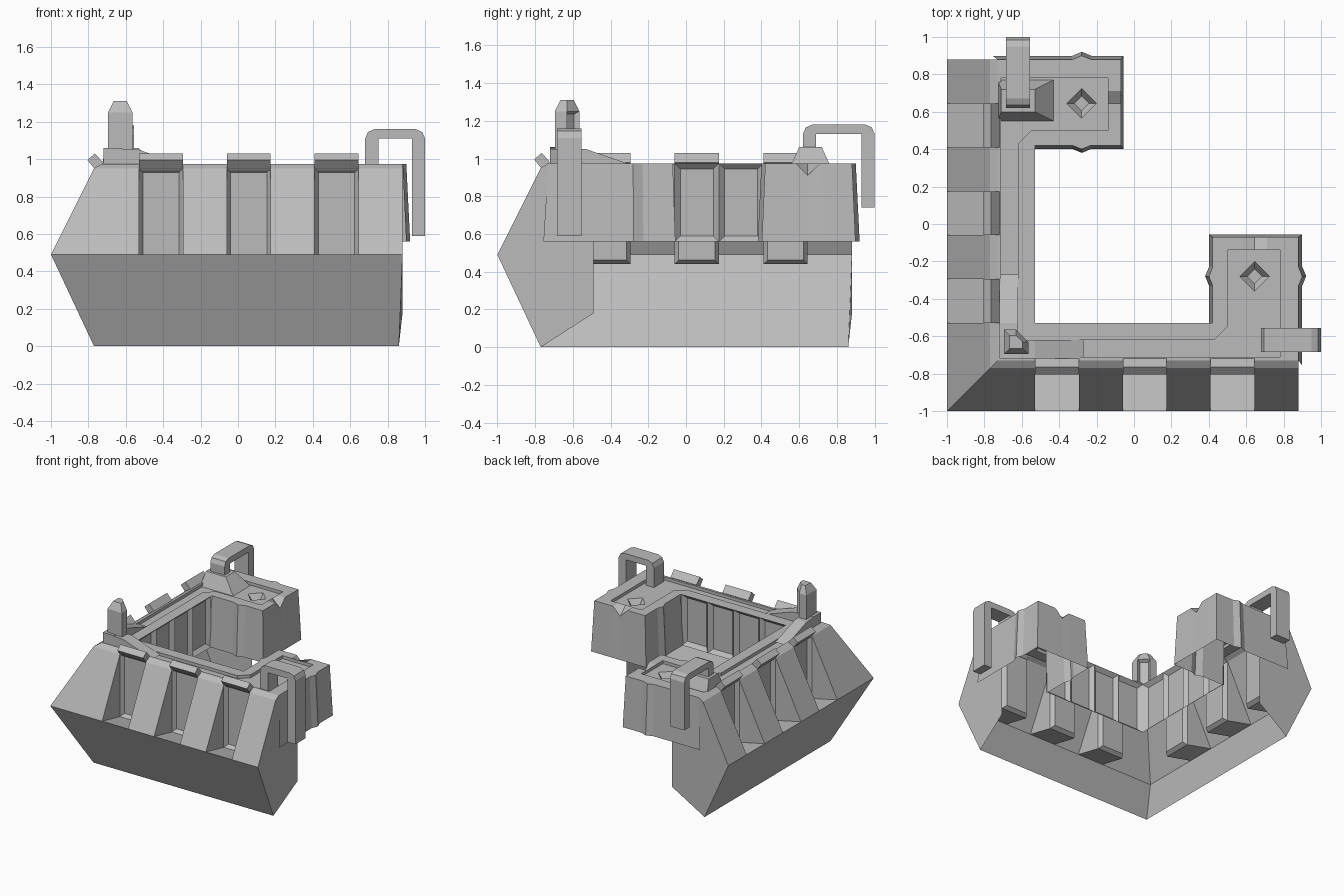
import bpy, bmesh

cube = bpy.data.objects.get("Cube")
if cube:
    bpy.data.objects.remove(cube)

stone = bpy.data.materials.new("grey stone")
stone.use_nodes = True
COLOUR = (0.5, 0.5, 0.5, 1)
stone.diffuse_color = COLOUR
stone.node_tree.nodes["Principled BSDF"].inputs["Base Color"].default_value = COLOUR

PITCH = 0.235
RECESS_X = [-0.53, -0.06, 0.41]
FOOT, BELLY, SHOULDER, RIM, INNER = -0.77, -1.0, -0.77, -0.73, -0.53
Z_BELLY, Z_SHOULDER, Z_TOP, Z_HANG = 0.49, 0.95, 0.975, 0.56
END = 0.88


def finish(name, bm, swap=False):
    """Make an object; swap mirrors it across the corner diagonal."""
    if swap:
        for v in bm.verts:
            v.co.x, v.co.y = v.co.y, v.co.x
        bmesh.ops.reverse_faces(bm, faces=bm.faces[:])
    mesh = bpy.data.meshes.new(name)
    bm.to_mesh(mesh)
    bm.free()
    mesh.materials.append(stone)
    obj = bpy.data.objects.new(name, mesh)
    bpy.context.collection.objects.link(obj)
    return obj


def face(bm, pts):
    return bm.faces.new([bm.verts.new(p) for p in pts])


def inset(bm, f, width, depth):
    bm.normal_update()
    bmesh.ops.inset_individual(bm, faces=[f], thickness=width, depth=depth)


def loft(bm, rings, caps=True):
    """Join closed rings of points with quads."""
    loops = [[bm.verts.new(p) for p in r] for r in rings]
    n = len(loops[0])
    sides = []
    for a, b in zip(loops, loops[1:]):
        for i in range(n):
            j = (i + 1) % n
            sides.append(bm.faces.new((a[i], a[j], b[j], b[i])))
    if caps:
        bm.faces.new(loops[0][::-1])
        bm.faces.new(loops[-1])
        bmesh.ops.recalc_face_normals(bm, faces=bm.faces[:])
    return loops, sides


def outer_wall(swap, side):
    bm = bmesh.new()
    # undercut lower slope, mitred at the corner
    face(bm, [(FOOT, FOOT, 0), (END - 0.02, FOOT, 0),
              (END, BELLY, Z_BELLY), (BELLY, BELLY, Z_BELLY)])
    # sloping buttresses between the recesses
    starts = [None] + [x + PITCH for x in RECESS_X]
    for a, b in zip(starts, RECESS_X + [END]):
        rows = [(BELLY, Z_BELLY), (SHOULDER, Z_SHOULDER), (RIM, Z_TOP)]
        for (y0, z0), (y1, z1) in zip(rows, rows[1:]):
            face(bm, [(y0 if a is None else a, y0, z0), (b, y0, z0),
                      (b, y1, z1), (y1 if a is None else a, y1, z1)])
    # recesses with a sill, cheeks and a sunk panel
    low = Z_BELLY - 0.05
    for x in RECESS_X:
        r = x + PITCH
        face(bm, [(x, BELLY, Z_BELLY), (r, BELLY, Z_BELLY),
                  (r, SHOULDER, low), (x, SHOULDER, low)])
        face(bm, [(x, SHOULDER, Z_SHOULDER), (r, SHOULDER, Z_SHOULDER),
                  (r, RIM, Z_TOP), (x, RIM, Z_TOP)])
        for e in (x, r):
            cheek = [(e, BELLY, Z_BELLY), (e, SHOULDER, low), (e, SHOULDER, Z_SHOULDER)]
            face(bm, cheek if e == x else cheek[::-1])
        back = face(bm, [(x, SHOULDER, low), (r, SHOULDER, low),
                         (r, SHOULDER, Z_SHOULDER), (x, SHOULDER, Z_SHOULDER)])
        inset(bm, back, 0.03, -0.03)
    # flat end of the wall
    section = [(FOOT, 0), (-0.49, 0.18), (-0.49, 0.96), (RIM, Z_TOP),
               (SHOULDER, Z_SHOULDER), (BELLY, Z_BELLY)]
    face(bm, [(END if z else END - 0.02, y, z) for y, z in section])
    finish(side + "_outer_wall", bm, swap)


def caps(swap, side):
    profile = [(-0.805, 0.995), (-0.765, 1.03), (-0.72, 0.98), (-0.76, 0.94)]
    for i, x in enumerate(RECESS_X):
        bm = bmesh.new()
        loft(bm, [[(e, y, z) for y, z in profile] for e in (x, x + PITCH)])
        finish(f"{side}_recess_cap_{i + 1}", bm, swap)


def inner_wall(swap, side):
    bm = bmesh.new()
    for i in range(4):
        a = INNER + i * PITCH
        b = a + PITCH
        panel = face(bm, [(b, INNER, Z_HANG), (a, INNER, Z_HANG),
                          (a, INNER, Z_TOP), (b, INNER, Z_TOP)])
        inset(bm, panel, 0.043, -0.03)
    finish(side + "_inner_wall", bm, swap)


# outline of one end turret, with side ribs and a notch in the end
T_IN, T_END, RIB, MID = 0.42, -0.07, -0.28, 0.645
turret = [(END, RIM), (END, RIB - 0.05), (END + 0.02, RIB), (END, RIB + 0.05),
          (END, T_END), (MID + 0.065, T_END), (MID, T_END), (MID - 0.065, T_END),
          (T_IN, T_END), (T_IN, RIB + 0.05), (T_IN - 0.02, RIB),
          (T_IN, RIB - 0.05), (T_IN, INNER)]


def rim_z(p):
    return 0.91 if p == (MID, T_END) else Z_TOP


def turret_wall(swap, side):
    bm = bmesh.new()
    for p, q in zip(turret, turret[1:]):
        flare = [(MID + (x - MID) * 1.08, -0.3 + (y + 0.3) * 1.06, Z_HANG) for x, y in (p, q)]
        face(bm, [(*p, rim_z(p)), flare[0], flare[1], (*q, rim_z(q))])
    finish(side + "_turret_wall", bm, swap)


def clamp(v, lo, hi):
    return min(max(v, lo), hi)


def diamond(c, r, z):
    return [(c[0] + r, c[1], z), (c[0], c[1] + r, z), (c[0] - r, c[1], z), (c[0], c[1] - r, z)]


def walkway():
    bm = bmesh.new()
    half = [((*p, rim_z(p)), (clamp(p[0], 0.5, 0.78), clamp(p[1], -0.71, -0.14))) for p in turret]
    half[-1] = (half[-1][0], (0.5, -0.55))
    half.append(((T_IN - 0.02, INNER, Z_TOP), (0.43, -0.62)))
    other = [((y, x, z), (v, u)) for (x, y, z), (u, v) in half]
    ring = ([((RIM, RIM, Z_TOP), (-0.71, -0.71))] + half
            + [((INNER, INNER, Z_TOP), (-0.62, -0.62))] + other[::-1])
    floor = Z_TOP - 0.025
    loops, _ = loft(bm, [[o for o, i in ring], [(*i, Z_TOP) for o, i in ring],
                         [(*i, floor) for o, i in ring]], caps=False)
    borders = [loops[-1]]
    # sunk diamond sockets in the turret floors
    for c in ((MID, RIB), (RIB, MID)):
        pit, _ = loft(bm, [diamond(c, 0.08, floor), diamond(c, 0.04, floor - 0.05)], caps=False)
        bm.faces.new(pit[1])
        borders.append(pit[0])
    edges = [bm.edges.get((a, b)) for l in borders for a, b in zip(l, l[1:] + l[:1])]
    bmesh.ops.triangle_fill(bm, use_beauty=True, edges=edges, normal=(0, 0, 1))
    bmesh.ops.recalc_face_normals(bm, faces=bm.faces[:])
    finish("walkway", bm)


def hook(name, swap, start, top, tip):
    bm = bmesh.new()
    t, c = 0.07, 0.05
    outline = [(start, 0.95), (start, top - c), (start + 0.015, top - 0.015), (start + c, top),
               (1 - c, top), (0.985, top - 0.015), (1, top - c), (1, tip), (1 - t, tip),
               (1 - t, top - c), (start + t, top - c), (start + t, 0.95)]
    loft(bm, [[(x, y, z) for x, z in outline] for y in (-0.685, -0.555)])
    finish(name, bm, swap)


def rect(x0, x1, y0, y1, z):
    return [(x0, y0, z), (x1, y0, z), (x1, y1, z), (x0, y1, z)]


for swap, side in ((False, "front"), (True, "right")):
    outer_wall(swap, side)
    caps(swap, side)
    inner_wall(swap, side)
    turret_wall(swap, side)
    # ramp rising to the corner
    bm = bmesh.new()
    slope = [(-0.72, 0.94), (-0.72, 1.06), (INNER, 1.05), (-0.27, 0.96)]
    loft(bm, [[(x, y, z) for x, z in slope] for y in (-0.72, -0.62)])
    finish(side + "_corner_ramp", bm, swap)

walkway()
hook("front_hook", False, 0.68, 1.16, 0.59)
hook("back_hook", True, 0.62, 1.18, 0.74)

# pedestal under the back hook
bm = bmesh.new()
loft(bm, [rect(-0.73, -0.43, 0.55, 0.77, 0.95), rect(-0.71, INNER, 0.6, 0.72, 1.06)])
finish("back_hook_pedestal", bm)

# corner post with a niche on its inward diagonal
bm = bmesh.new()
plan = [(-1, -1), (1, -1), (1, 0), (0, 1), (-1, 1)]
loops, sides = loft(bm, [[(-0.63 + x * r, -0.63 + y * r, z) for x, y in plan]
                         for r, z in ((0.065, 0.95), (0.065, 1.25), (0.035, 1.31))])
inset(bm, sides[2], 0.02, -0.025)
finish("corner_post", bm)
